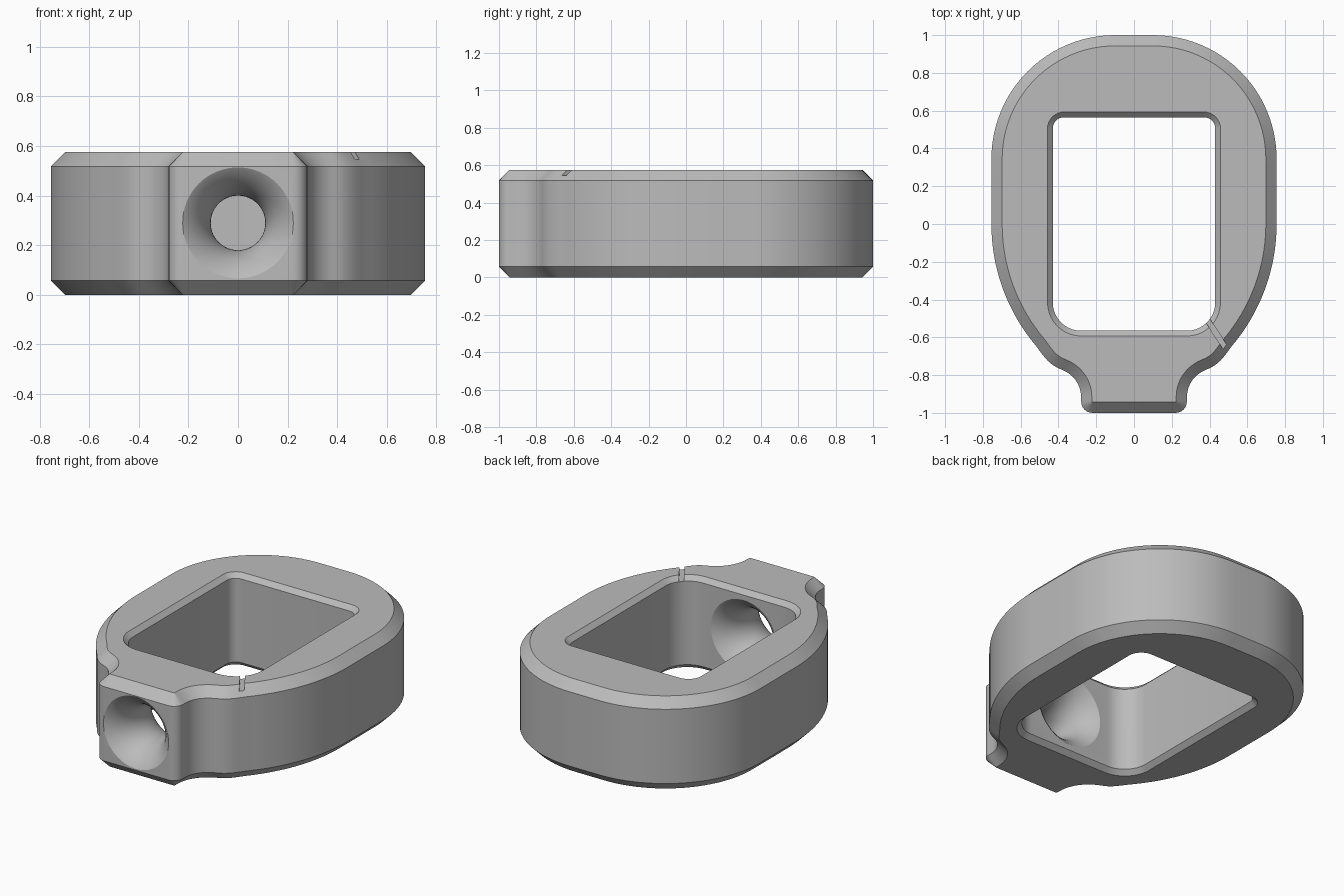
import bpy, bmesh, math
from mathutils import Vector, Matrix

default = bpy.data.objects.get("Cube")
if default:
    bpy.data.objects.remove(default, do_unlink=True)

HEIGHT, CHAMFER, LIP = 0.575, 0.057, 0.028
HOLE_Z = 0.29

grey = bpy.data.materials.new("satin grey")
grey.use_nodes = True
grey.diffuse_color = (0.5, 0.5, 0.5, 1)
grey.node_tree.nodes["Principled BSDF"].inputs["Base Color"].default_value = (0.5, 0.5, 0.5, 1)


def arc(cx, cy, r, start, end, n):
    angles = [math.radians(start + (end - start) * i / n) for i in range(n + 1)]
    return [Vector((cx + r * math.cos(a), cy + r * math.sin(a))) for a in angles]


def bezier(p, q, r, s, n):
    pts = []
    for i in range(1, n + 1):
        t = i / n
        u = 1 - t
        pts.append(Vector(p) * u**3 + Vector(q) * 3*u*u*t + Vector(r) * 3*u*t*t + Vector(s) * t**3)
    return pts


def mirrored(half):
    """Close a clockwise right-hand half outline across x = 0."""
    return half + [Vector((-p.x, p.y)) for p in reversed(half)]


def offset(loop, d):
    """Move a clockwise loop outwards by d along its mitred corners."""
    out = []
    for i, p in enumerate(loop):
        a = (p - loop[i - 1]).normalized()
        b = (loop[(i + 1) % len(loop)] - p).normalized()
        na, nb = Vector((-a.y, a.x)), Vector((-b.y, b.x))
        out.append(p + (na + nb) * d / (1 + na.dot(nb)))
    return out


def new_object(name, bm):
    bmesh.ops.recalc_face_normals(bm, faces=bm.faces)
    mesh = bpy.data.meshes.new(name)
    bm.to_mesh(mesh)
    bm.free()
    mesh.materials.append(grey)
    obj = bpy.data.objects.new(name, mesh)
    bpy.context.collection.objects.link(obj)
    return obj


def loft(name, rings):
    """Skin a stack of equal-length rings and cap both ends."""
    bm = bmesh.new()
    rows = [[bm.verts.new(p) for p in ring] for ring in rings]
    n = len(rows[0])
    for low, high in zip(rows, rows[1:]):
        for i in range(n):
            j = (i + 1) % n
            bm.faces.new((low[i], low[j], high[j], high[i]))
    bm.faces.new(rows[0])
    bm.faces.new(rows[-1])
    return new_object(name, bm)


def prism(name, loop, steps):
    return loft(name, [[(p.x, p.y, z) for p in offset(loop, d)] for z, d in steps])


# Body: rounded back, tapering sides, flared neck at the front
half = arc(0.1, 0.345, 0.655, 90, 0, 24)
half += arc(-0.245, 0, 1.0, 0, -40.5, 16)
half += bezier(half[-1], (0.475, -0.705), (0.45, -0.745), (0.385, -0.77), 8)
half += bezier(half[-1], (0.32, -0.795), (0.28, -0.85), (0.28, -0.92), 10)
half += arc(0.22, -0.94, 0.06, 0, -90, 6)
body = prism("ring_body", mirrored(half),
             [(0, -CHAMFER), (CHAMFER, 0), (HEIGHT - CHAMFER, 0), (HEIGHT, -CHAMFER)])

# Window cutter: chamfered at top and bottom, tighter corners at the back
window = mirrored(arc(0.37, 0.505, 0.06, 90, 0, 8) + arc(0.28, -0.415, 0.15, 0, -90, 10))
over = 0.02
cutters = [prism("window_cutter", window,
                 [(-over, LIP + over), (LIP, 0), (HEIGHT - LIP, 0), (HEIGHT + over, LIP + over)])]

# Neck bore cutter: a waisted passage flaring towards both ends
mid, reach, throat, curve = -0.783, 0.23, 0.11, 0.265
rings = []
for i in range(25):
    s = -reach + 2 * reach * i / 24
    r = throat + curve - math.sqrt(curve**2 - s**2)
    rings.append([(p.x, mid + s, HOLE_Z + p.y) for p in arc(0, 0, r, 0, 354.375, 63)])
cutters.append(loft("bore_cutter", rings))

# Slot cutters: one on the top face, one diagonally opposite below
inner, outer = Vector((0.39, -0.51)), Vector((0.487, -0.66))
along = outer - inner
for side, z in ((1, HEIGHT), (-1, 0)):
    bm = bmesh.new()
    bmesh.ops.create_cube(bm, size=1)
    centre = (inner + outer) / 2
    angle = math.atan2(along.y, side * along.x)
    bm.transform(Matrix.Translation((side * centre.x, centre.y, z))
                 @ Matrix.Rotation(angle, 4, "Z")
                 @ Matrix.Diagonal((0.36, 0.028, 0.06, 1)))
    cutters.append(new_object("slot_cutter", bm))

# Cut the openings, bake the result and drop the cutters
for cutter in cutters:
    cutter.hide_render = True
    mod = body.modifiers.new(cutter.name, "BOOLEAN")
    mod.operation, mod.solver, mod.object = "DIFFERENCE", "EXACT", cutter
bpy.context.view_layer.update()
baked = bpy.data.meshes.new_from_object(body.evaluated_get(bpy.context.evaluated_depsgraph_get()))
body.modifiers.clear()
body.data = baked
for cutter in cutters:
    bpy.data.objects.remove(cutter, do_unlink=True)

bpy.ops.object.select_all(action="DESELECT")
body.select_set(True)
bpy.context.view_layer.objects.active = body
bpy.ops.object.shade_smooth_by_angle(angle=math.radians(30))
